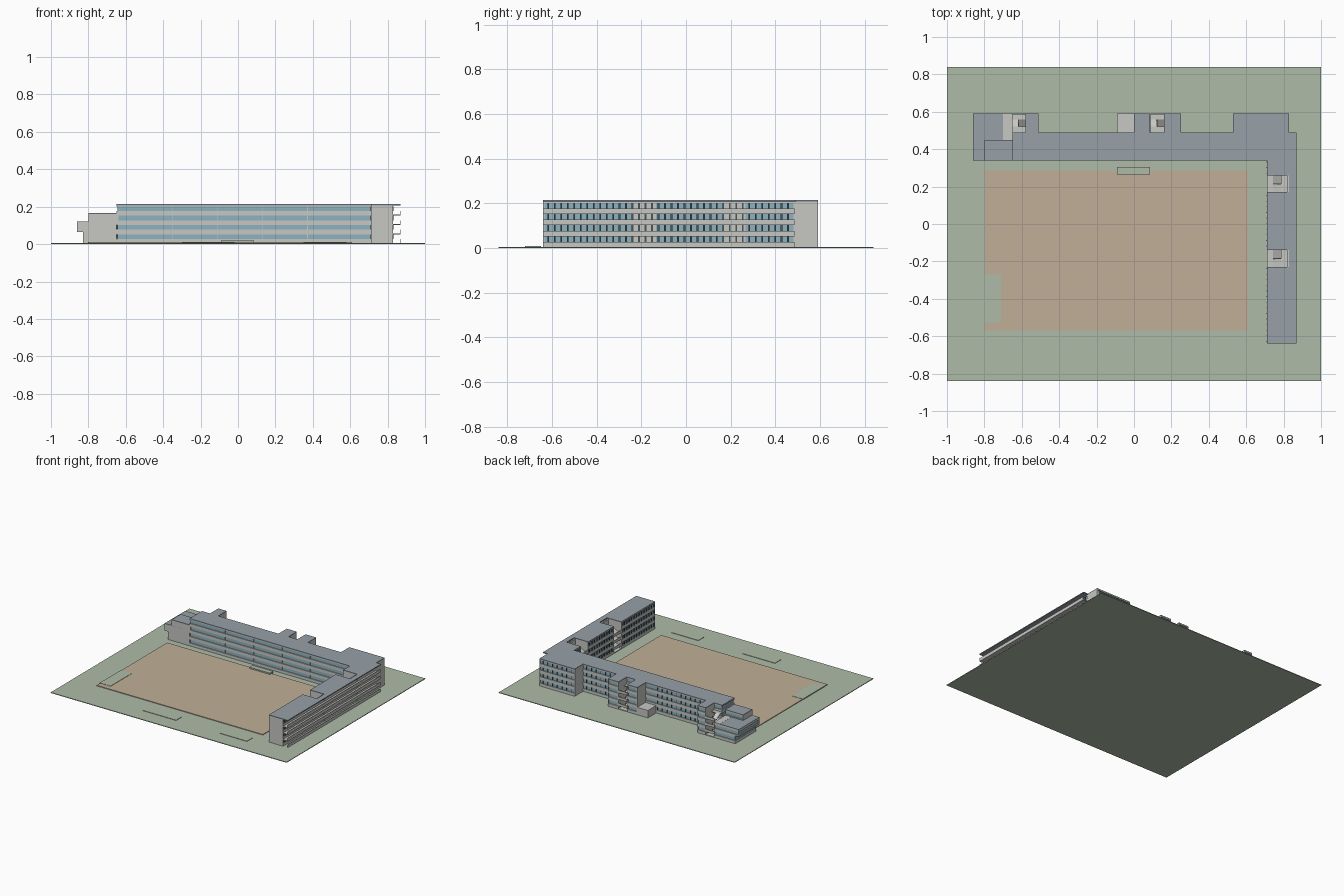
import bpy, bmesh, math
from mathutils import Vector

old = bpy.data.objects.get("Cube")
if old:
    bpy.data.objects.remove(old, do_unlink=True)


def material(name, r, g, b):
    m = bpy.data.materials.new(name)
    m.use_nodes = True
    m.diffuse_color = (r, g, b, 1)
    m.node_tree.nodes["Principled BSDF"].inputs["Base Color"].default_value = (r, g, b, 1)
    return m


GRASS = material("grass green", .42, .5, .39)
SAND = material("sand", .53, .43, .31)
ROOF = material("roof slate", .31, .35, .39)
WALL = material("pale concrete", .57, .58, .55)
GLASS = material("window blue", .27, .45, .53)
DARK = material("dark frame", .06, .09, .1)

BASE, STOREY, TOP = .005, .05, .214
SILL, HEAD = .027, .052          # window band of the lowest storey
INSET = .006


def add_box(bm, x0, x1, y0, y1, z0, z1, slope=0):
    """Axis-aligned box, optionally sheared upwards along x."""
    result = bmesh.ops.create_cube(bm, size=1)
    for v in result["verts"]:
        c = v.co + Vector((.5, .5, .5))
        x = x0 + c.x * (x1 - x0)
        v.co = (x, y0 + c.y * (y1 - y0), z0 + c.z * (z1 - z0) + slope * (x - x0))


def boxes(name, mat, items):
    bm = bmesh.new()
    for item in items:
        add_box(bm, *item)
    mesh = bpy.data.meshes.new(name)
    bm.to_mesh(mesh)
    bm.free()
    mesh.materials.append(mat)
    obj = bpy.data.objects.new(name, mesh)
    bpy.context.collection.objects.link(obj)
    return obj


def bands(first, last):
    return [(SILL + STOREY * i, HEAD + STOREY * i) for i in range(first, last)]


def wing(name, x0, x1, y0, y1, top, first=0, last=4, caps="", bottom=BASE):
    """Glass core wrapped by concrete spandrels; caps name the solid sides."""
    walls, z = [], bottom
    for sill, head in bands(first, last):
        walls.append((x0, x1, y0, y1, z, sill))
        z = head
    walls.append((x0, x1, y0, y1, z, top))
    sides = {"W": (x0, x0 + INSET, y0, y1), "E": (x1 - INSET, x1, y0, y1),
             "S": (x0, x1, y0, y0 + INSET), "N": (x0, x1, y1 - INSET, y1)}
    walls += [(*sides[c], bottom, top) for c in caps]
    boxes(name + "_walls", WALL, walls)
    boxes(name + "_glass", GLASS, [(x0 + INSET, x1 - INSET, y0 + INSET, y1 - INSET,
                                    bottom + INSET, top - INSET)])


def steps(start, end, pitch):
    return [start + pitch * i for i in range(int((end - start) / pitch) + 1)]


def stairwell(name, origin, angle, depth, width):
    """Open stair: local x runs outwards, local y across."""
    near, far, mid, rise, slab = depth * .3, depth * .7, width / 2, STOREY / 2, .005
    parts = [(0, depth, 0, width, BASE, BASE + slab)]
    for i in range(4):
        z = BASE + STOREY * i
        parts.append((0, near, 0, width, z, z + slab))
        if i < 3:
            slope = rise / (far - near)
            parts += [(near, far, 0, mid, z, z + slab, slope),
                      (near, far, mid, width, z + STOREY, z + STOREY + slab, -slope),
                      (far, depth, 0, width, z + rise, z + rise + slab),
                      (depth - slab, depth, 0, width, z + rise, z + rise + .02),
                      (near, far, mid - .002, mid + .002, z, z + .02, slope)]
    obj = boxes(name, WALL, parts)
    obj.location = (*origin, 0)
    obj.rotation_euler.z = angle


# Grounds
boxes("lawn", GRASS, [(-1, 1, -.84, .84, 0, BASE)])
boxes("sports_field", SAND, [(-.8, .61, -.57, .285, BASE, .01)])
boxes("field_grass_patch", GRASS, [(-.802, -.71, -.53, -.27, BASE, .012)])
boxes("planting_beds", GRASS, [(-.09, .085, .265, .305, BASE, .02),
                               (-.3, -.02, -.72, -.65, BASE, .008),
                               (.35, .58, -.72, -.65, BASE, .008)])

# Main wings
EAVES = TOP - .007
wing("north_wing", -.65, .83, .34, .49, EAVES)
wing("corner_block", .53, .83, .48, .59, EAVES, caps="EW")
for label, y0, y1 in (("south", -.64, -.23), ("middle", -.14, .17), ("north", .26, .36)):
    wing("east_wing_" + label, .71, .83, y0, y1, EAVES, caps="SN" if label != "north" else "S")

# Rear towers beside the stairs
for label, x0, x1 in (("west", -.58, -.51), ("centre", 0, .085), ("inner", .16, .25)):
    wing("rear_tower_" + label, x0, x1, .48, .59, EAVES, caps="EW")
boxes("rear_porch", WALL, [(-.09, 0, .49, .59, BASE, .062)])

# Stepped west end
wing("west_lower", -.83, -.65, .34, .59, .065, last=1, caps="SE")
wing("west_middle", -.86, -.65, .34, .59, .117, first=1, last=2, caps="SE", bottom=.065)
wing("west_upper", -.8, -.64, .34, .45, .16, first=2, last=3, caps="SW", bottom=.117)
boxes("west_roofs", ROOF, [(-.86, -.7, .34, .59, .117, .121),
                           (-.8, -.65, .34, .45, .16, .165)])
boxes("terrace_parapet", WALL, [(-.7, -.65, .45, .59, .117, .122)])

# Flat roofs
roof_areas = [(-.65, .83, .34, .49), (.83, .87, -.64, .49), (.53, .83, .49, .59),
              (-.58, -.51, .49, .59), (0, .085, .49, .59), (.16, .25, .49, .59),
              (.71, .83, -.64, -.23), (.71, .83, -.14, .17), (.71, .83, .26, .34)]
boxes("main_roof", ROOF, [(*area, EAVES, TOP) for area in roof_areas])

# Open gallery along the east side
gallery = [(.866, .87, -.64, .485, BASE, SILL)]
for sill, head in bands(0, 3):
    gallery += [(.83, .87, -.64, .485, head, head + .005),
                (.866, .87, -.64, .485, head, sill + STOREY)]
boxes("east_gallery", WALL, gallery)

# Gallery back wall behind the two stairs
back = []
for y0, y1 in ((-.23, -.14), (.17, .26)):
    back.append((.818, .828, y0, y1, BASE, EAVES))
boxes("stair_back_walls", WALL, back)

# Window posts
east_posts, court_posts, rear_posts, front_posts = [], [], [], []
for sill, head in bands(0, 4):
    east_posts += [(.823, .832, y, y + .008, sill, head) for y in steps(-.62, .47, .029)]
    court_posts += [(.708, .717, y, y + .004, sill, head) for y in steps(-.63, .33, .03)
                    if not (-.24 < y < -.14 or .165 < y < .26)]
    rear_posts += [(x, x + .004, .482, .489, sill, head)
                   for x in steps(-.5, -.1, .04) + steps(.26, .52, .04)]
    rear_posts += [(x, x + .004, .582, .589, sill, head) for x in steps(.56, .82, .04)]
    front_posts += [(x, x + .003, .341, .348, sill, head) for x in steps(-.35, .6, .24)]
boxes("gallery_posts", DARK, east_posts)
boxes("courtyard_posts", DARK, court_posts)
boxes("rear_posts", DARK, rear_posts)
boxes("front_posts", WALL, front_posts)

# Open stairs
for label, y in (("south", -.14), ("north", .26)):
    stairwell("east_stair_" + label, (.82, y), math.pi, .11, .09)
for label, x in (("west", -.58), ("centre", .16)):
    stairwell("rear_stair_" + label, (x, .49), math.pi / 2, .1, .073)
